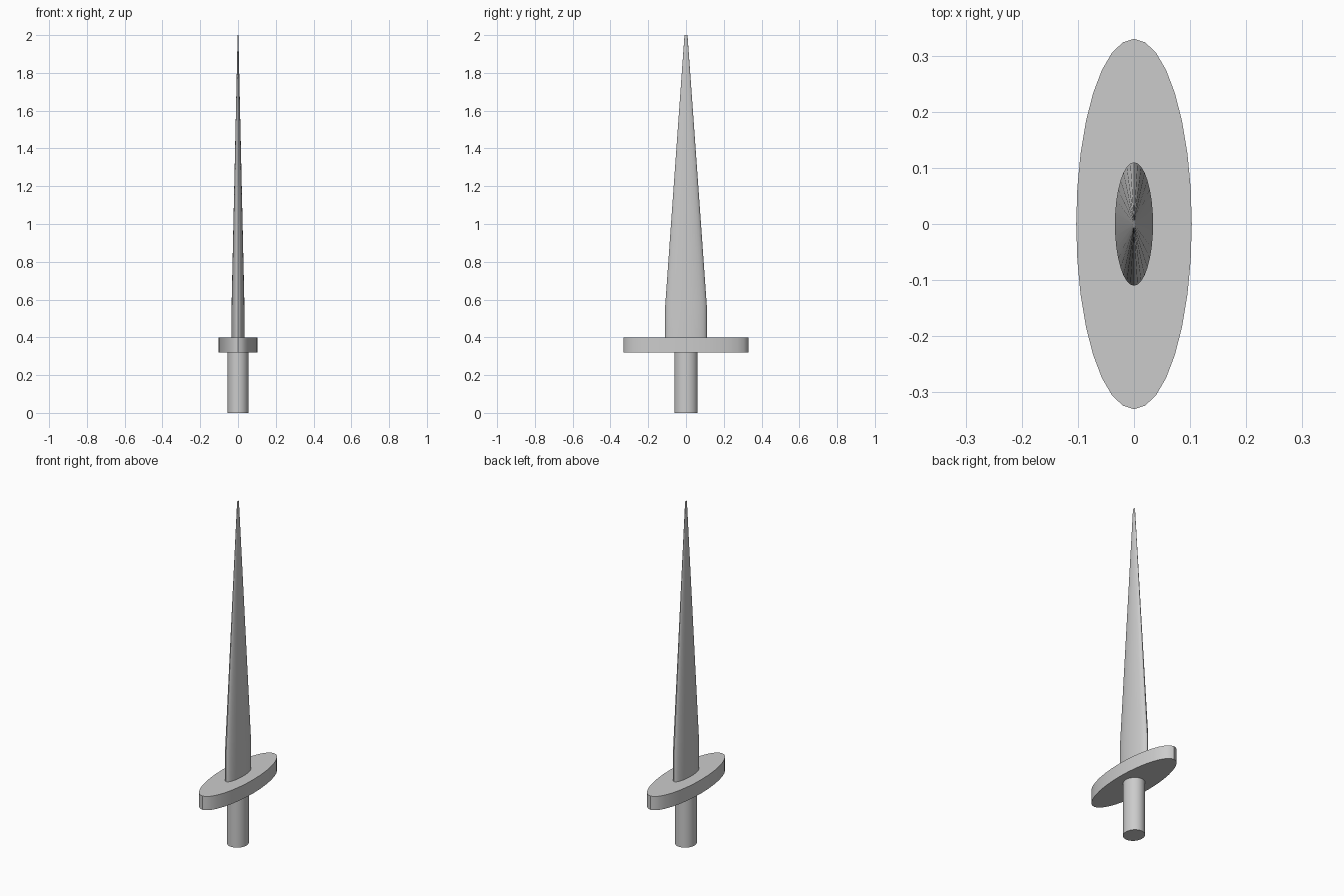
import bpy, bmesh
from math import cos, sin, tau, radians

if "Cube" in bpy.data.objects:
    bpy.data.objects.remove(bpy.data.objects["Cube"])

SIDES = 32


def loft(name, sections):
    """Capped solid through elliptical sections (z, half width x, half width y)."""
    bm = bmesh.new()
    rings = [[bm.verts.new((rx * cos(tau * i / SIDES), ry * sin(tau * i / SIDES), z))
              for i in range(SIDES)] for z, rx, ry in sections]
    for low, high in zip(rings, rings[1:]):
        for i in range(SIDES):
            j = (i + 1) % SIDES
            bm.faces.new((low[i], low[j], high[j], high[i]))
    bm.faces.new(rings[0][::-1])
    bm.faces.new(rings[-1])
    mesh = bpy.data.meshes.new(name)
    bm.to_mesh(mesh)
    bm.free()
    obj = bpy.data.objects.new(name, mesh)
    bpy.context.collection.objects.link(obj)
    bpy.ops.object.select_all(action='DESELECT')
    obj.select_set(True)
    bpy.context.view_layer.objects.active = obj
    bpy.ops.object.shade_smooth_by_angle(angle=radians(30))
    return obj


# Round grip
loft("grip", [(0.0, 0.056, 0.062), (0.32, 0.056, 0.062)])
# Oval crossguard
loft("guard", [(0.32, 0.103, 0.33), (0.40, 0.103, 0.33)])
# Flattened blade: straight base, then a long taper to a narrow tip
loft("blade", [(0.40, 0.034, 0.11), (0.57, 0.034, 0.11), (2.0, 0.002, 0.008)])
